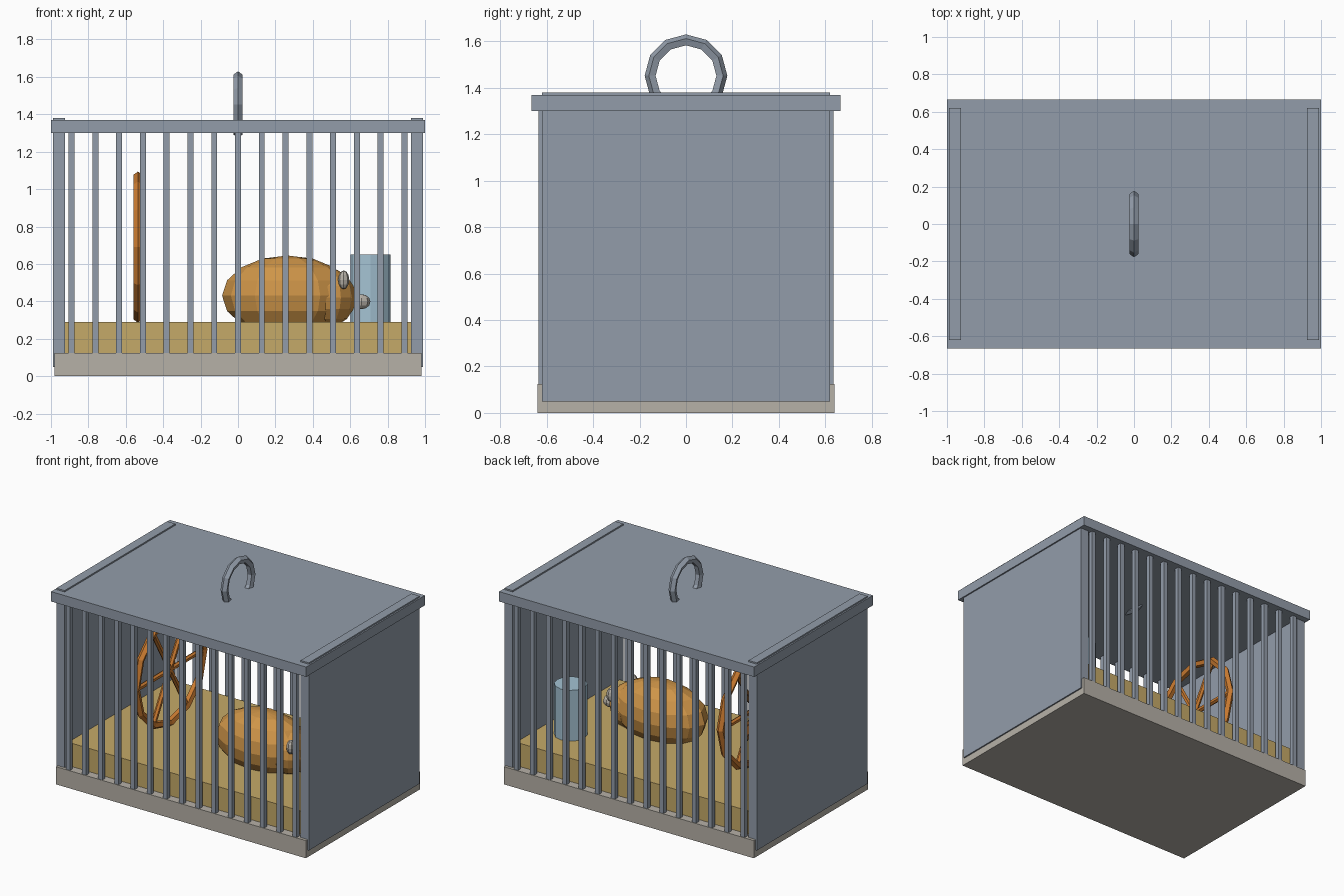
import bpy
from math import pi, radians

default = bpy.data.objects.get("Cube")
if default:
    bpy.data.objects.remove(default, do_unlink=True)


def material(name, r, g, b):
    mat = bpy.data.materials.new(name)
    mat.use_nodes = True
    mat.diffuse_color = (r, g, b, 1)
    mat.node_tree.nodes["Principled BSDF"].inputs["Base Color"].default_value = (r, g, b, 1)
    return mat


steel = material("steel_grey", .29, .335, .4)
stone = material("warm_grey", .47, .44, .39)
straw = material("straw_yellow", .56, .4, .14)
fur = material("golden_fur", .62, .3, .065)
copper = material("wheel_orange", .6, .2, .03)
water = material("pale_blue", .37, .54, .65)


def finish(name, mat):
    ob = bpy.context.object
    ob.name = name
    ob.data.materials.clear()
    ob.data.materials.append(mat)
    return ob


def box(name, mat, x, y, z):
    """Box from (min, max) pairs on each axis."""
    spans = (x, y, z)
    bpy.ops.mesh.primitive_cube_add(size=1, location=[(a + b) / 2 for a, b in spans])
    bpy.context.object.scale = [b - a for a, b in spans]
    return finish(name, mat)


def ball(name, mat, centre, radii, segments=12, rings=8):
    bpy.ops.mesh.primitive_uv_sphere_add(segments=segments, ring_count=rings, location=centre)
    bpy.context.object.scale = radii
    return finish(name, mat)


def ring(name, mat, centre, major, minor):
    """Low-poly ring standing in the side plane."""
    bpy.ops.mesh.primitive_torus_add(major_segments=12, minor_segments=5, major_radius=major,
                                     minor_radius=minor, location=centre, rotation=(0, pi / 2, 0))
    return finish(name, mat)


# Cage shell
box("base_tray", stone, (-.98, .98), (-.64, .64), (0, .125))
box("bedding", straw, (-.94, .94), (-.58, .58), (.1, .29))
box("roof", steel, (-1, 1), (-.665, .665), (1.3, 1.37))
for side, x in (("right", (-.99, -.925)), ("left", (.925, .99))):
    box(side + "_panel", steel, x, (-.62, .62), (.05, 1.38))

# Bars along front and back
for side, y in (("front", -.62), ("back", .62)):
    for i in range(15):
        x = (i - 7) * .127
        box(f"{side}_bar_{i + 1}", steel, (x - .016, x + .016), (y - .016, y + .016), (.12, 1.31))

# Carry handle
ring("carry_handle", steel, (0, 0, 1.452), .152, .026)

# Exercise wheel with three crossing spokes
hub = (-.535, 0, .69)
ring("wheel_rim", copper, hub, .378, .026)
for i in range(3):
    bpy.ops.mesh.primitive_cylinder_add(vertices=6, radius=.018, depth=.75, location=hub,
                                        rotation=(radians(90 + 60 * i), 0, 0))
    finish(f"wheel_spoke_{i + 1}", copper)

# Small rodent
mid = -.09
ball("animal_body", fur, (.265, mid, .43), (.35, .21, .215))
ball("animal_head", fur, (.47, mid, .42), (.16, .16, .16))
ball("animal_nose", stone, (.66, mid, .398), (.048, .04, .04), 8, 6)
for side, s in (("right", -1), ("left", 1)):
    ball(side + "_ear", stone, (.565, mid + s * .125, .515), (.03, .03, .05), 8, 6)

# Water container
bpy.ops.mesh.primitive_cylinder_add(vertices=12, radius=.107, depth=.38, location=(.708, .28, .46))
finish("water_container", water)
